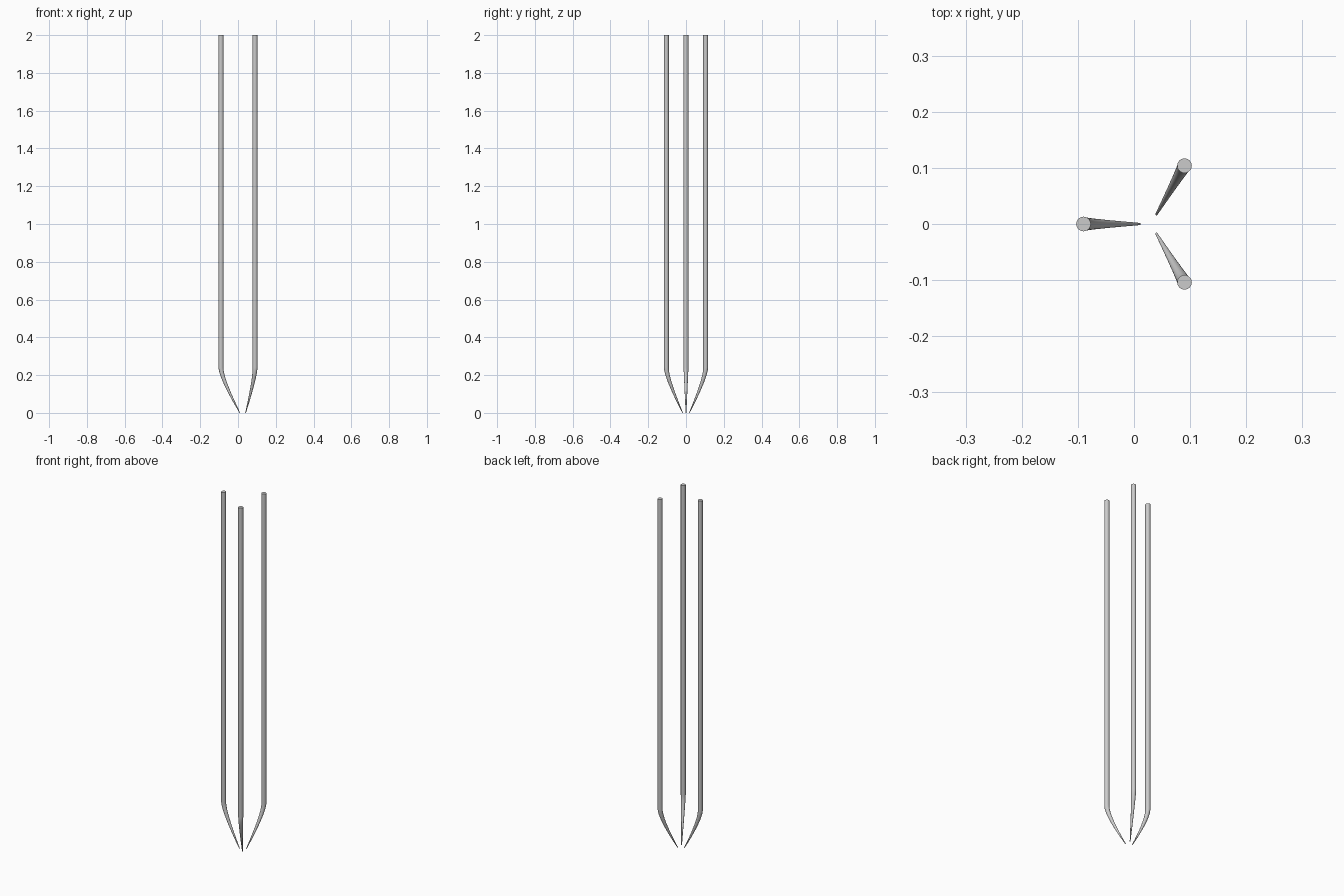
import bpy, bmesh, math
from mathutils import Vector

if "Cube" in bpy.data.objects:
    bpy.data.objects.remove(bpy.data.objects["Cube"])

SIDES = 24
CENTRE_X = 0.03          # axis shared by the three prongs
SPREAD, TIP_SPREAD = 0.12, 0.02
ROD_R, TIP_R = 0.013, 0.002
BEND_Z, TOP_Z = 0.24, 2.0

# Centre line in (distance from axis, z), with rod radius: curved taper then straight rod
p0, p1, p2 = Vector((TIP_SPREAD, 0)), Vector((SPREAD, 0.185)), Vector((SPREAD, BEND_Z))
STEPS = 10
path = []
for i in range(STEPS + 1):
    t = i / STEPS
    p = p0 * (1 - t) ** 2 + p1 * 2 * t * (1 - t) + p2 * t * t
    tangent = ((p1 - p0) * (1 - t) + (p2 - p1) * t).normalized()
    if i == 0:
        tangent = Vector((0, 1))     # tip is cut flat on the floor
    path.append((p, tangent, TIP_R + (ROD_R - TIP_R) * p.y / BEND_Z))
path.append((Vector((SPREAD, TOP_Z)), Vector((0, 1)), ROD_R))


def make_prong(name, angle):
    bm = bmesh.new()
    out = Vector((math.cos(angle), math.sin(angle), 0))
    side = Vector((-out.y, out.x, 0))
    up = Vector((0, 0, 1))
    rings = []
    for p, tan, r in path:
        centre = Vector((CENTRE_X, 0, 0)) + out * p.x + up * p.y
        normal = out * tan.y - up * tan.x
        ring = []
        for k in range(SIDES):
            a = 2 * math.pi * k / SIDES
            ring.append(bm.verts.new(centre + normal * r * math.cos(a) + side * r * math.sin(a)))
        rings.append(ring)
    for a, b in zip(rings, rings[1:]):
        for k in range(SIDES):
            n = (k + 1) % SIDES
            bm.faces.new((a[k], a[n], b[n], b[k]))
    bm.faces.new(rings[0][::-1])
    bm.faces.new(rings[-1])
    bmesh.ops.recalc_face_normals(bm, faces=bm.faces)
    mesh = bpy.data.meshes.new(name)
    bm.to_mesh(mesh)
    bm.free()
    obj = bpy.data.objects.new(name, mesh)
    bpy.context.collection.objects.link(obj)
    bpy.ops.object.select_all(action='DESELECT')
    obj.select_set(True)
    bpy.context.view_layer.objects.active = obj
    bpy.ops.object.shade_smooth_by_angle(angle=math.radians(30))


# Three prongs, evenly spaced around the axis
for name, deg in (("prong_left", 180), ("prong_back", 60), ("prong_front", -60)):
    make_prong(name, math.radians(deg))
